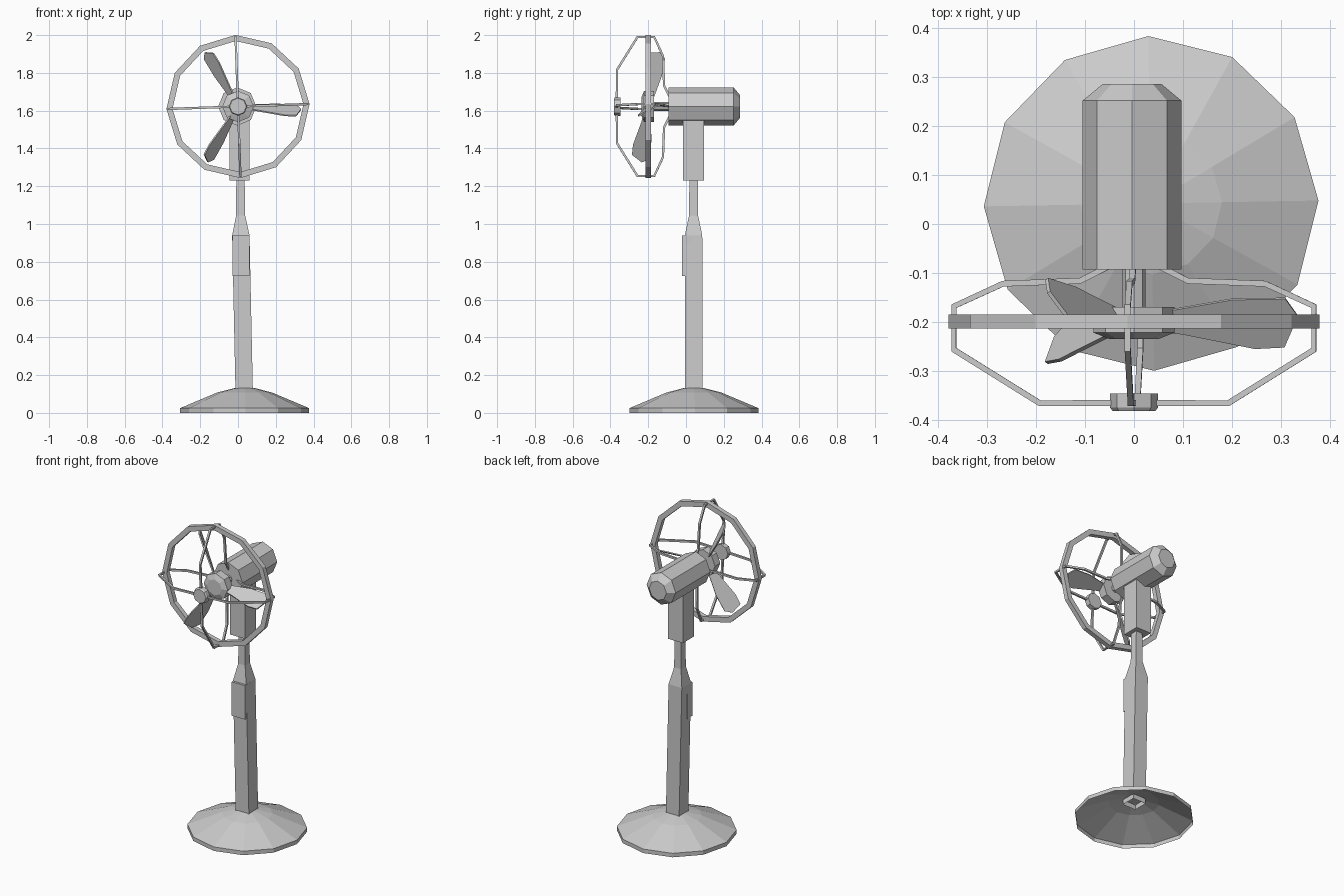
import bpy, bmesh, math
from mathutils import Vector, Matrix

cube = bpy.data.objects.get("Cube")
if cube:
    bpy.data.objects.remove(cube, do_unlink=True)

grey = bpy.data.materials.new("light grey")
grey.use_nodes = True
colour = (0.6, 0.6, 0.6, 1)
grey.diffuse_color = colour
grey.node_tree.nodes["Principled BSDF"].inputs["Base Color"].default_value = colour

FAN_Z = 1.622
TILT = math.radians(2)      # the cage is turned slightly


def loft(name, rings, caps=(True, True), closed=False):
    """Skin a list of point rings into one mesh object."""
    bm = bmesh.new()
    loops = [[bm.verts.new(p) for p in ring] for ring in rings]
    pairs = list(zip(loops, loops[1:]))
    if closed:
        pairs.append((loops[-1], loops[0]))
    for a, b in pairs:
        for i in range(len(a)):
            j = (i + 1) % len(a)
            bm.faces.new((a[i], a[j], b[j], b[i]))
    if not closed:
        for use, loop in zip(caps, (loops[0], loops[-1])):
            if use:
                bm.faces.new(loop)
    bmesh.ops.recalc_face_normals(bm, faces=bm.faces)
    mesh = bpy.data.meshes.new(name)
    bm.to_mesh(mesh)
    bm.free()
    mesh.materials.append(grey)
    obj = bpy.data.objects.new(name, mesh)
    bpy.context.collection.objects.link(obj)
    return obj


def circle(n, r, start=0.0):
    return [(r * math.cos(start + math.tau * i / n),
             r * math.sin(start + math.tau * i / n)) for i in range(n)]


def upright(name, n, sections, start=0.0, caps=(True, True)):
    """Sections are (x, y, z, radius), stacked along z."""
    return loft(name, [[(x + u, y + v, z) for u, v in circle(n, r, start)]
                       for x, y, z, r in sections], caps)


def along_y(name, n, sections, x=0.0):
    """Sections are (y, radius), stacked along y at fan height."""
    return loft(name, [[(x + u, y, FAN_Z + v) for u, v in circle(n, r)]
                       for y, r in sections])


def box(name, x, y, z):
    return loft(name, [[(x[0], y[0], h), (x[1], y[0], h), (x[1], y[1], h), (x[0], y[1], h)]
                       for h in z])


# Hollow domed foot
CX, CY = 0.035, 0.042
upright("base", 12, [(CX, CY, 0, 0.342), (CX, CY, 0.025, 0.342),
                     (CX, CY, 0.108, 0.145), (CX, CY, 0.131, 0.055)],
        start=math.radians(1), caps=(False, True))

# Square pole that narrows into the neck
corner = math.sqrt(2)
upright("pole", 4, [(0.033, 0.042, 0.1, 0.046 * corner), (0.015, 0.04, 0.94, 0.046 * corner),
                    (0.014, 0.04, 1.045, 0.024 * corner), (0.013, 0.04, 1.25, 0.022 * corner)],
        start=math.pi / 4, caps=(False, True))
box("switch_panel", (-0.03, 0.062), (-0.02, 0.03), (0.725, 0.938))
box("neck_block", (-0.045, 0.06), (-0.015, 0.095), (1.23, 1.56))

# Motor, shaft, hub and front cap
along_y("motor_housing", 8, [(-0.093, 0.101), (0.252, 0.101), (0.286, 0.06)], x=-0.004)
along_y("shaft", 8, [(-0.18, 0.024), (-0.08, 0.024)])
along_y("hub", 8, [(-0.235, 0.05), (-0.222, 0.083), (-0.17, 0.083)])
along_y("front_cap", 8, [(-0.382, 0.044), (-0.375, 0.049), (-0.346, 0.049)])

# Blades: outline as (radius, chord offset), pitched, with a slight disc lean
outline = [(0.05, -0.022), (0.1, -0.027), (0.25, -0.057), (0.31, -0.053),
           (0.335, 0.015), (0.308, 0.053), (0.2, 0.05), (0.05, 0.02)]
pitch = math.radians(32)
for name, angle in (("left_blade", -4), ("upper_blade", 120), ("lower_blade", 240)):
    turn = Matrix.Rotation(-math.radians(angle), 3, 'Y')
    rings = []
    for thick in (-0.004, 0.004):
        ring = []
        for r, c in outline:
            p = turn @ Vector((r, c * math.cos(pitch) - thick * math.sin(pitch),
                               c * math.sin(pitch) + thick * math.cos(pitch)))
            ring.append((p.x, p.y + 0.16 * p.z - 0.198, p.z + FAN_Z))
        rings.append(ring)
    loft(name, rings)

# Twelve-sided guard ring
section = [(0.347, -0.214), (0.379, -0.214), (0.379, -0.185), (0.347, -0.185)]
loft("guard_ring", [[(c * r, y, FAN_Z + s * r) for r, y in section]
                    for c, s in circle(12, 1, TILT)], closed=True)

# Four guard wires: a bent square bar swept along (radius, y)
path = [Vector(p) for p in [(0.03, -0.366), (0.193, -0.366), (0.368, -0.257), (0.368, -0.168),
                            (0.268, -0.122), (0.11, -0.116), (0.055, -0.088)]]
half = 0.006
for k, name in enumerate(("left_wire", "top_wire", "right_wire", "bottom_wire")):
    turn = Matrix.Rotation(-(TILT + k * math.pi / 2), 3, 'Y')
    rings = []
    for i, p in enumerate(path):
        d = (path[min(i + 1, len(path) - 1)] - path[max(i - 1, 0)]).normalized()
        n = Vector((-d.y, d.x)) * half
        ring = []
        for a, b in ((1, 1), (1, -1), (-1, -1), (-1, 1)):
            q = turn @ Vector((p.x + n.x * a, p.y + n.y * a, half * b))
            ring.append((q.x, q.y, q.z + FAN_Z))
        rings.append(ring)
    loft(name, rings)
